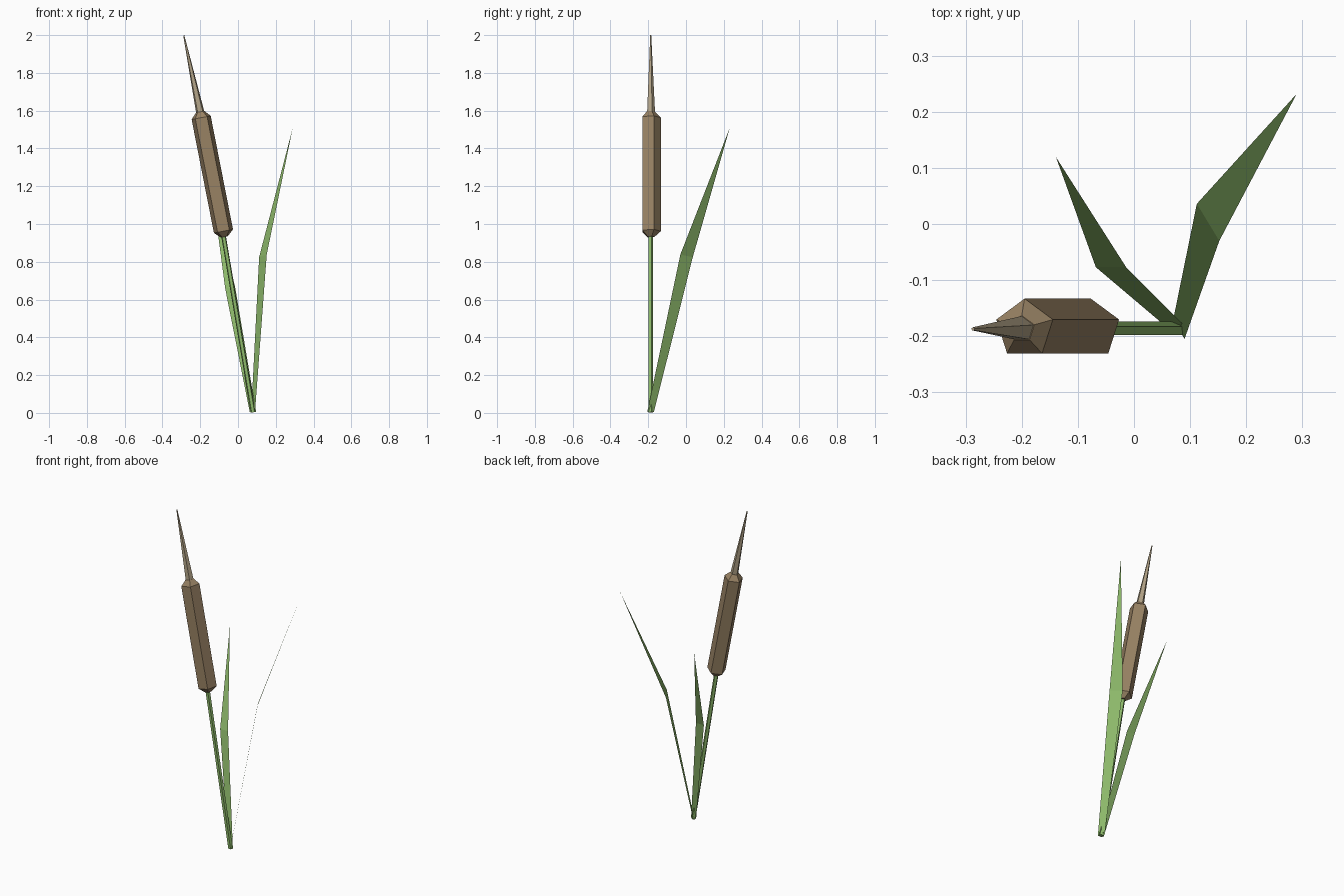
import bpy, bmesh, math
from mathutils import Vector

if "Cube" in bpy.data.objects:
    bpy.data.objects.remove(bpy.data.objects["Cube"])

Y0 = -0.187  # depth of the stalk
SIDES = 5


def material(name, rgb):
    m = bpy.data.materials.new(name)
    m.diffuse_color = (*rgb, 1)
    m.use_nodes = True
    m.node_tree.nodes["Principled BSDF"].inputs["Base Color"].default_value = m.diffuse_color
    return m


green = material("leaf green", (0.273, 0.497, 0.149))
brown = material("seed head brown", (0.314, 0.223, 0.127))
tan = material("spike tan", (0.445, 0.366, 0.242))


def finish(name, bm, mat):
    me = bpy.data.meshes.new(name)
    bm.to_mesh(me)
    bm.free()
    me.materials.append(mat)
    ob = bpy.data.objects.new(name, me)
    bpy.context.collection.objects.link(ob)


def tube(name, rings, mat):
    """Five-sided solid through (x, z, radius) rings, square to its axis."""
    bm = bmesh.new()
    axis = Vector((rings[-1][0] - rings[0][0], 0, rings[-1][1] - rings[0][1])).normalized()
    across = Vector((axis.z, 0, -axis.x))
    loops = []
    for x, z, r in rings:
        loop = []
        for i in range(SIDES):
            a = math.pi / 2 + i * math.tau / SIDES
            loop.append(bm.verts.new(Vector((x, Y0, z)) + r * (across * math.cos(a) + Vector((0, math.sin(a), 0)))))
        loops.append(loop)
    for lo, hi in zip(loops, loops[1:]):
        for i in range(SIDES):
            j = (i + 1) % SIDES
            bm.faces.new((lo[i], lo[j], hi[j], hi[i]))
    bm.faces.new(loops[0][::-1])
    bm.faces.new(loops[-1])
    bmesh.ops.recalc_face_normals(bm, faces=bm.faces)
    finish(name, bm, mat)


def leaf(name, base, bend, tip):
    """Flat blade: a widening strip, then a pointed end."""
    bm = bmesh.new()
    a, b, c, d, t = [bm.verts.new(p) for p in (*base, *bend, tip)]
    bm.faces.new((a, b, d, c))
    bm.faces.new((c, d, t))
    finish(name, bm, green)


# stalk, seed head and top spike
tube("stem", [(0.08, 0.003, 0.013), (-0.077, 0.94, 0.013)], green)
tube("seed_head", [(-0.072, 0.932, 0.02), (-0.077, 0.962, 0.054),
                   (-0.195, 1.563, 0.054), (-0.2, 1.594, 0.024)], brown)
tube("spike", [(-0.2, 1.592, 0.023), (-0.287, 1.999, 0.003)], tan)

# leaves
leaf("right_leaf", [(0.07, -0.17, 0.005), (0.09, -0.205, 0.005)],
     [(0.112, 0.036, 0.825), (0.152, -0.03, 0.838)], (0.29, 0.232, 1.51))
leaf("left_leaf", [(0.062, -0.187, 0.005), (0.096, -0.187, 0.005)],
     [(-0.068, -0.077, 0.66), (-0.014, -0.077, 0.66)], (-0.139, 0.119, 1.2))
